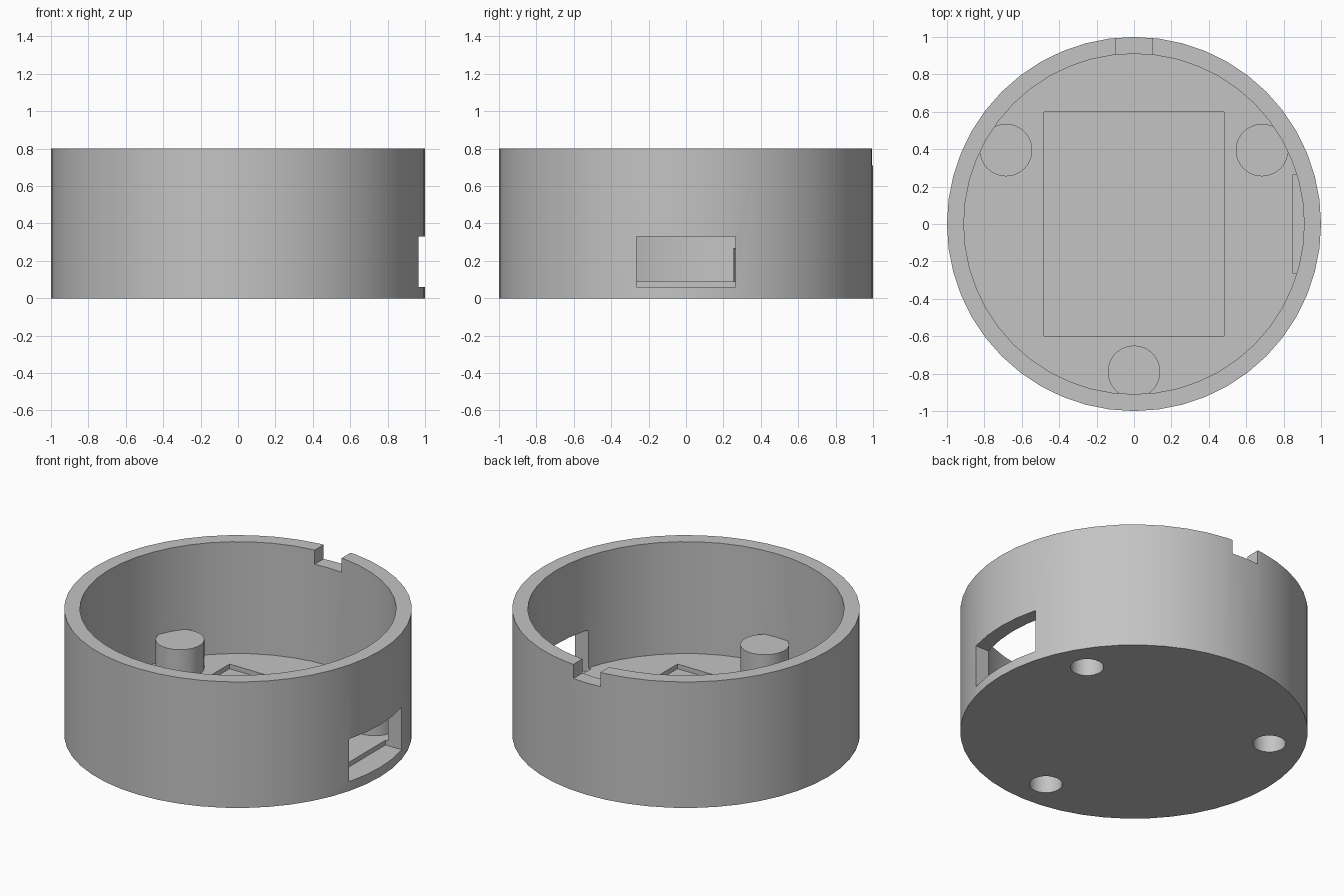
import bpy
import math

if "Cube" in bpy.data.objects:
    bpy.data.objects.remove(bpy.data.objects["Cube"], do_unlink=True)

HEIGHT, FLOOR, RECESS = 0.8, 0.09, 0.06
INNER_R, POST_TOP, POST_RING = 0.91, 0.27, 0.79

grey = bpy.data.materials.new("plain grey")
grey.use_nodes = True
color = (0.55, 0.55, 0.55, 1)
grey.diffuse_color = color
grey.node_tree.nodes["Principled BSDF"].inputs["Base Color"].default_value = color


def cylinder(name, radius, z0, z1, x=0, y=0, sides=48):
    bpy.ops.mesh.primitive_cylinder_add(vertices=sides, radius=radius, depth=z1 - z0,
                                        location=(x, y, (z0 + z1) / 2))
    obj = bpy.context.object
    obj.name = name
    obj.data.materials.append(grey)
    return obj


def box(name, low, high):
    center = [(a + b) / 2 for a, b in zip(low, high)]
    bpy.ops.mesh.primitive_cube_add(size=1, location=center)
    obj = bpy.context.object
    obj.name = name
    obj.scale = [b - a for a, b in zip(low, high)]
    bpy.ops.object.transform_apply(location=False, rotation=False, scale=True)
    obj.data.materials.append(grey)
    return obj


def combine(target, tool, operation):
    mod = target.modifiers.new(tool.name, "BOOLEAN")
    mod.operation, mod.object, mod.solver = operation, tool, "EXACT"
    bpy.ops.object.select_all(action="DESELECT")
    target.select_set(True)
    bpy.context.view_layer.objects.active = target
    bpy.ops.object.modifier_apply(modifier=mod.name)
    bpy.data.objects.remove(tool, do_unlink=True)


# Round open-topped housing
housing = cylinder("round_housing", 1, 0, HEIGHT)
combine(housing, cylinder("cavity", INNER_R, FLOOR, HEIGHT + 0.2), "DIFFERENCE")

# Three posts merging into the wall, each with a blind hole from below
spots = [(POST_RING * math.cos(math.radians(a)), POST_RING * math.sin(math.radians(a)))
         for a in (30, 150, 270)]
for x, y in spots:
    combine(housing, cylinder("post", 0.14, 0.04, POST_TOP, x, y), "UNION")
for x, y in spots:
    combine(housing, cylinder("post_hole", 0.095, -0.1, POST_TOP - 0.03, x, y), "DIFFERENCE")

# Shallow floor recess, side window and rim notch
for tool in (
    box("floor_recess", (-0.48, -0.6, RECESS), (0.48, 0.6, 0.2)),
    box("side_window", (0.85, -0.265, RECESS), (1.2, 0.265, 0.33)),
    box("rim_notch", (-0.095, 0.8, 0.71), (0.095, 1.2, 1)),
):
    combine(housing, tool, "DIFFERENCE")

housing.select_set(True)
bpy.context.view_layer.objects.active = housing
bpy.ops.object.shade_smooth_by_angle(angle=math.radians(30))
